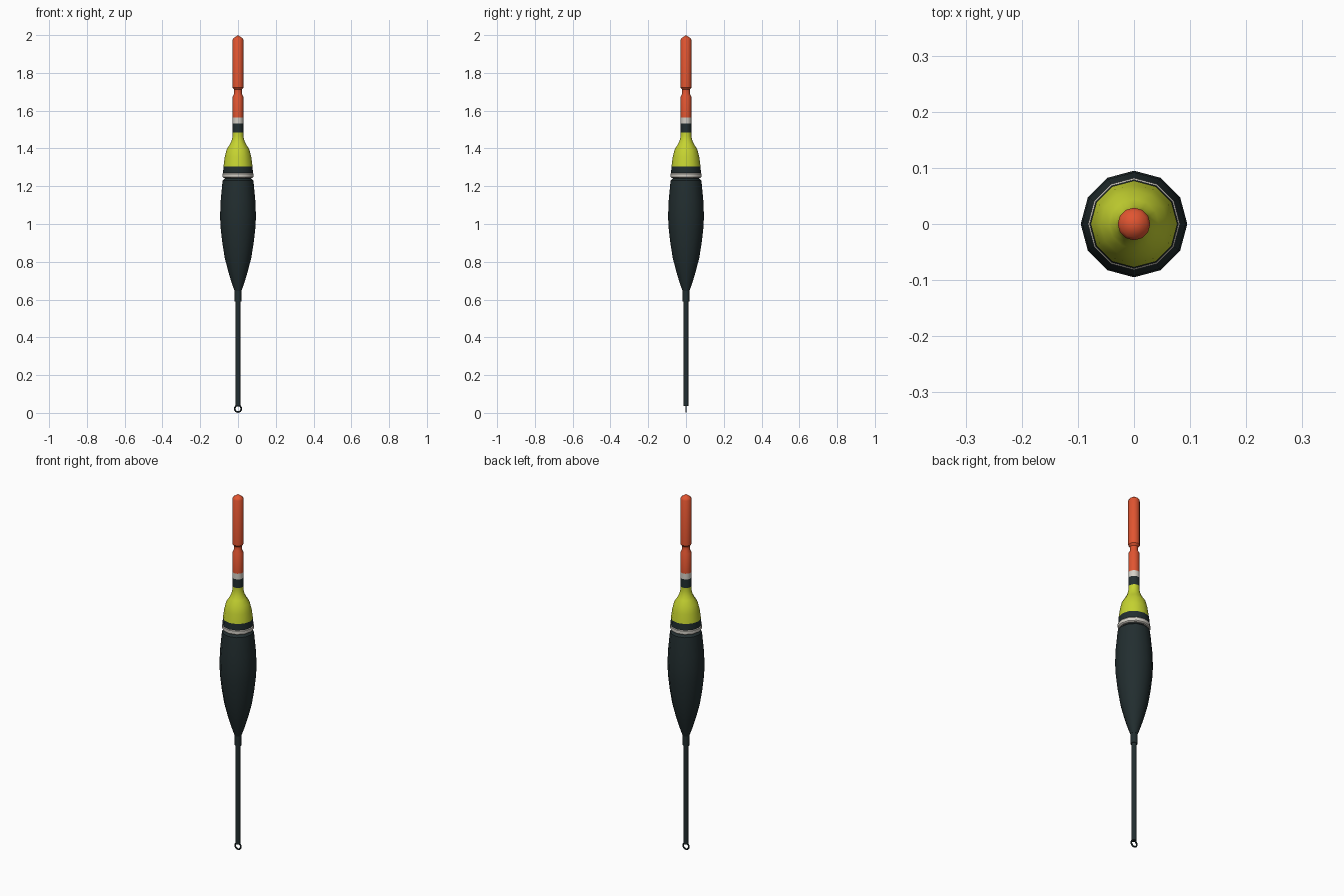
import bpy, bmesh, math

if "Cube" in bpy.data.objects:
    bpy.data.objects.remove(bpy.data.objects["Cube"])

def mat(name, c):
    m = bpy.data.materials.new(name)
    m.diffuse_color = (*c, 1)
    m.use_nodes = True
    m.node_tree.nodes["Principled BSDF"].inputs["Base Color"].default_value = m.diffuse_color
    return m

DARK = mat("dark slate", (0.016, 0.027, 0.029))
LIME = mat("lime yellow", (0.56, 0.65, 0.03))
ORANGE = mat("orange red", (0.75, 0.09, 0.03))
WHITE = mat("off white", (0.66, 0.63, 0.57))
SIDES = 12

def finish(ob, material, angle=35):
    ob.data.materials.append(material)
    bpy.ops.object.select_all(action='DESELECT')
    ob.select_set(True)
    bpy.context.view_layer.objects.active = ob
    bpy.ops.object.shade_smooth_by_angle(angle=math.radians(angle))

def lathe(name, profile, material):
    """Turn (radius, z) points, listed bottom to top, into a capped solid."""
    bm = bmesh.new()
    rings = []
    for r, z in profile:
        if r == 0:
            rings.append([bm.verts.new((0, 0, z))])
        else:
            rings.append([bm.verts.new((r * math.cos(i * math.tau / SIDES),
                                        r * math.sin(i * math.tau / SIDES), z))
                          for i in range(SIDES)])
    for a, b in zip(rings, rings[1:]):
        for i in range(SIDES):
            j = (i + 1) % SIDES
            if len(b) == 1:
                bm.faces.new((a[i], a[j], b[0]))
            else:
                bm.faces.new((a[i], a[j], b[j], b[i]))
    for ring in (rings[0], rings[-1]):
        if len(ring) > 1:
            bm.faces.new(ring)
    bmesh.ops.recalc_face_normals(bm, faces=bm.faces)
    me = bpy.data.meshes.new(name)
    bm.to_mesh(me)
    bm.free()
    ob = bpy.data.objects.new(name, me)
    bpy.context.collection.objects.link(ob)
    finish(ob, material)

# Line eye at the foot
bpy.ops.mesh.primitive_torus_add(location=(0, 0, 0.022), rotation=(math.pi / 2, 0, 0),
                                 major_radius=0.0175, minor_radius=0.0045,
                                 major_segments=16, minor_segments=6)
eye = bpy.context.object
eye.name = "line_eye"
finish(eye, DARK, 80)

# Stem and its collar
lathe("stem", [(0.0135, 0.037), (0.0135, 0.60)], DARK)
lathe("stem_collar", [(0.0175, 0.59), (0.0175, 0.66)], DARK)

# Float body
lathe("body", [(0.018, 0.645), (0.034, 0.69), (0.052, 0.75), (0.070, 0.82), (0.083, 0.90),
               (0.092, 0.98), (0.095, 1.04), (0.092, 1.12), (0.083, 1.215),
               (0.081, 1.23), (0.068, 1.242)], DARK)
lathe("groove", [(0.068, 1.23), (0.068, 1.255)], DARK)

# Painted bands and shoulder
lathe("white_band", [(0.076, 1.244), (0.082, 1.249), (0.082, 1.266), (0.078, 1.271)], WHITE)
lathe("dark_band", [(0.079, 1.27), (0.077, 1.305)], DARK)
lathe("shoulder", [(0.077, 1.305), (0.070, 1.355), (0.060, 1.395), (0.044, 1.42),
                   (0.034, 1.44), (0.028, 1.465), (0.028, 1.485)], LIME)

# Antenna bands and tip
lathe("antenna_dark_band", [(0.028, 1.485), (0.028, 1.533)], DARK)
lathe("antenna_white_band", [(0.028, 1.533), (0.028, 1.565)], WHITE)
lathe("antenna", [(0.028, 1.565), (0.028, 1.675), (0.020, 1.69), (0.020, 1.711),
                  (0.029, 1.722), (0.029, 1.975), (0.024, 1.984), (0, 2.0)], ORANGE)
